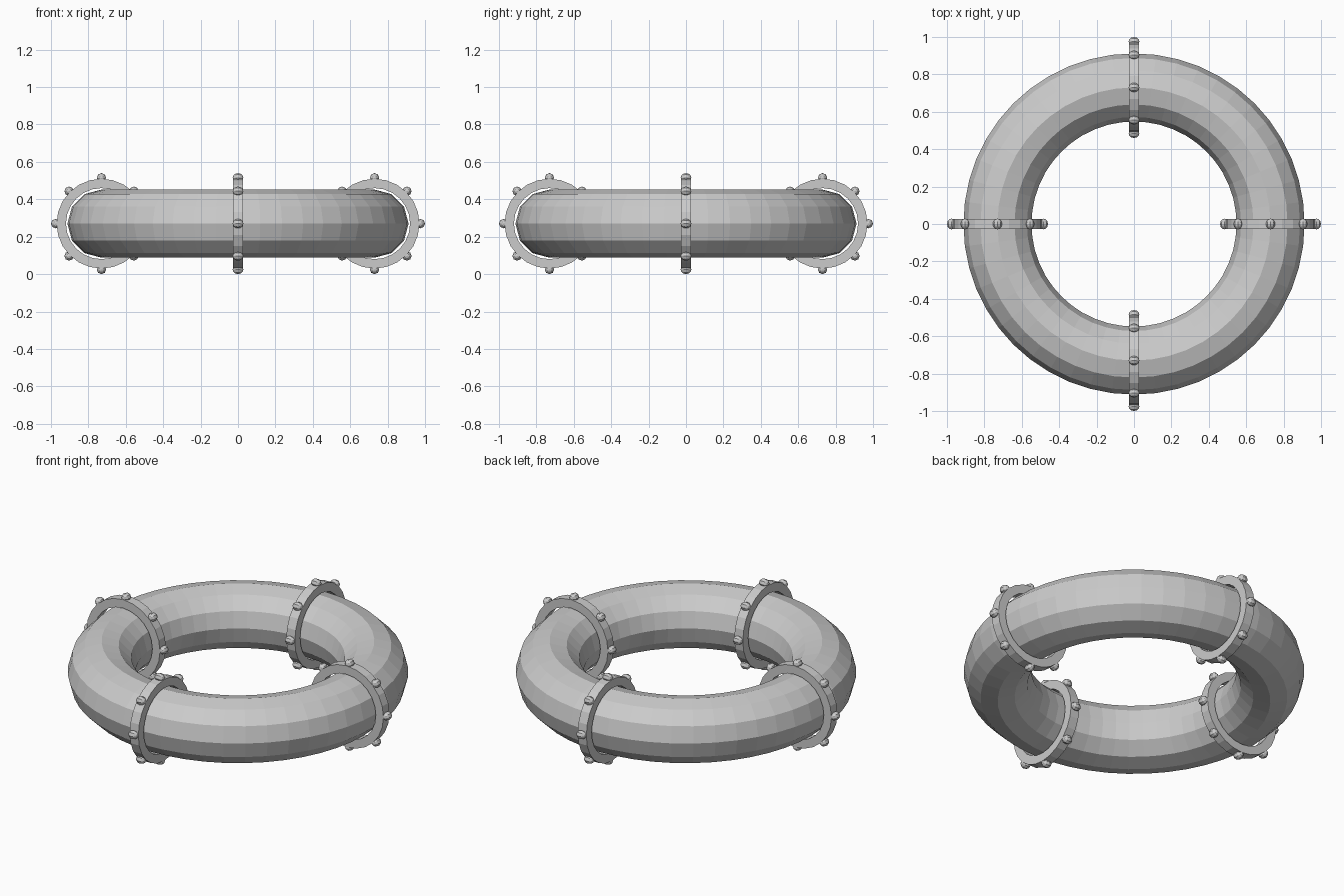
import bpy, math
from mathutils import Matrix, Vector

if "Cube" in bpy.data.objects:
    bpy.data.objects.remove(bpy.data.objects["Cube"])

R, ZC = 0.73, 0.27          # pipe ring radius and centre height

# Main ring-shaped pipe
bpy.ops.mesh.primitive_torus_add(major_radius=R, minor_radius=0.182,
                                 major_segments=48, minor_segments=12,
                                 location=(0, 0, ZC))
bpy.context.object.name = "ring_pipe"


def collar_mesh(n=24, ri=0.19, ro=0.24, h=0.028):
    # Flat band with rectangular section, axis along local z
    section = [(ri, -h), (ro, -h), (ro, h), (ri, h)]
    verts = [(r * math.cos(2 * math.pi * i / n), r * math.sin(2 * math.pi * i / n), z)
             for i in range(n) for r, z in section]
    faces = [(4 * i + j, 4 * ((i + 1) % n) + j,
              4 * ((i + 1) % n) + (j + 1) % 4, 4 * i + (j + 1) % 4)
             for i in range(n) for j in range(4)]
    faces = [f[::-1] for f in faces]
    me = bpy.data.meshes.new("collar")
    me.from_pydata(verts, [], faces)
    return me


band = collar_mesh()
import bmesh
bm = bmesh.new()
bm.from_mesh(band)
bmesh.ops.recalc_face_normals(bm, faces=bm.faces)
bm.to_mesh(band)
bm.free()

# Shared rivet mesh, slightly long along the collar axis
rivet = bpy.data.meshes.new("rivet")
bm = bmesh.new()
bmesh.ops.create_uvsphere(bm, u_segments=8, v_segments=6, radius=0.025)
bmesh.ops.scale(bm, vec=(1, 1, 1.15), verts=bm.verts)
bm.to_mesh(rivet)
bm.free()


def place(name, mesh, matrix):
    ob = bpy.data.objects.new(name, mesh)
    bpy.context.collection.objects.link(ob)
    ob.matrix_world = matrix


# Four collars around the pipe, each with eight rivets
for k, side in enumerate(("right", "back", "left", "front")):
    base = (Matrix.Rotation(k * math.pi / 2, 4, 'Z')
            @ Matrix.Translation((R, 0, ZC))
            @ Matrix.Rotation(math.pi / 2, 4, 'X'))
    place(f"collar_{side}", band, base)
    for i in range(8):
        m = base @ Matrix.Rotation(i * math.pi / 4, 4, 'Z') @ Matrix.Translation((0.245, 0, 0))
        place(f"rivet_{side}_{i + 1}", rivet, m)
